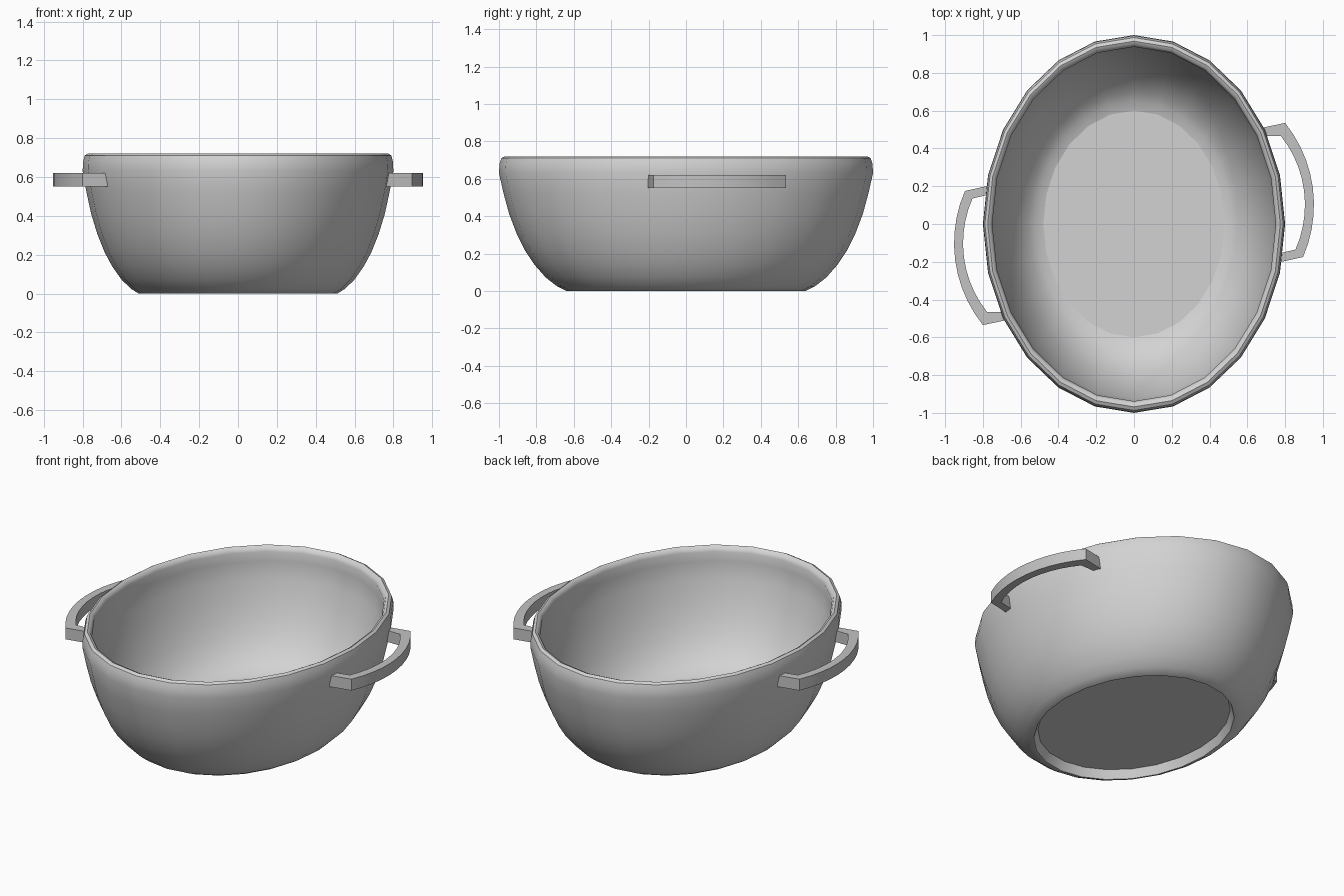
import bpy, bmesh, math
from mathutils import Vector

if "Cube" in bpy.data.objects:
    bpy.data.objects.remove(bpy.data.objects["Cube"])

SIDES = 24      # facets around the oval
OVAL = 0.8      # width / length of the bowl


def material(name, value):
    m = bpy.data.materials.new(name)
    m.diffuse_color = (value, value, value, 1)
    m.use_nodes = True
    m.node_tree.nodes["Principled BSDF"].inputs["Base Color"].default_value = m.diffuse_color
    return m


def finish(bm, name, mat, angle):
    bmesh.ops.recalc_face_normals(bm, faces=bm.faces)
    mesh = bpy.data.meshes.new(name)
    bm.to_mesh(mesh)
    bm.free()
    mesh.materials.append(mat)
    ob = bpy.data.objects.new(name, mesh)
    bpy.context.collection.objects.link(ob)
    bpy.ops.object.select_all(action='DESELECT')
    ob.select_set(True)
    bpy.context.view_layer.objects.active = ob
    bpy.ops.object.shade_smooth_by_angle(angle=math.radians(angle))
    return ob


def arc(a, b, sag, n):
    """Circular arc from a to b bulging to the left of a->b seen downwards (+x here)."""
    a, b = Vector(a), Vector(b)
    half = (b - a).length / 2
    r = (half * half + sag * sag) / (2 * sag)
    d = (b - a).normalized()
    normal = Vector((-d.y, d.x))
    centre = (a + b) / 2 + normal * (sag - r)
    t = math.asin(half / r)
    pts = []
    for i in range(n + 1):
        k = -t + 2 * t * i / n
        pts.append(centre + normal * (r * math.cos(k)) + d * (r * math.sin(k)))
    return pts


bowl_grey = material("bowl grey", 0.65)
handle_grey = material("handle grey", 0.54)

# Bowl: one profile (long radius, height) from the recessed underside,
# over the foot, up the outside, round the rim and down the inside
profile = [
    (0.605, 0.05), (0.63, 0.0), (0.64, 0.0), (0.69, 0.025), (0.75, 0.072),
    (0.81, 0.14), (0.86, 0.215), (0.905, 0.305), (0.945, 0.41), (0.975, 0.52),
    (1.0, 0.63), (0.997, 0.68), (0.987, 0.71), (0.968, 0.72), (0.95, 0.712),
    (0.938, 0.69), (0.945, 0.63), (0.925, 0.53), (0.895, 0.42), (0.855, 0.315),
    (0.81, 0.23), (0.76, 0.16), (0.70, 0.105), (0.65, 0.075), (0.60, 0.06),
]
bm = bmesh.new()
rings = []
for r, z in profile:
    rings.append([bm.verts.new((OVAL * r * math.sin(2 * math.pi * i / SIDES),
                                r * math.cos(2 * math.pi * i / SIDES), z))
                  for i in range(SIDES)])
for lo, hi in zip(rings, rings[1:]):
    for i in range(SIDES):
        j = (i + 1) % SIDES
        bm.faces.new((lo[i], lo[j], hi[j], hi[i]))
bm.faces.new(rings[0])      # underside
bm.faces.new(rings[-1])     # inner floor
# keep the floor and underside flat-edged
for ring in (rings[0], rings[-1]):
    for i in range(SIDES):
        bm.edges.get((ring[i], ring[(i + 1) % SIDES])).smooth = False
bowl = finish(bm, "bowl", bowl_grey, 40)
# sharpness rule may have overwritten the floor edge: flat-shade the two discs
for p in bowl.data.polygons:
    if len(p.vertices) > 4:
        p.use_smooth = False

# Handles: flat curved bars, the second one turned half way round
outer = [Vector((0.75, -0.207))] + arc((0.895, -0.175), (0.80, 0.535), -0.10, 10) \
    + [Vector((0.67, 0.508))]
inner = [Vector((0.75, -0.160))] + arc((0.855, -0.135), (0.777, 0.467), -0.085, 10) \
    + [Vector((0.67, 0.467))]


def handle(name, sign):
    bm = bmesh.new()
    sections = []
    for o, i in zip(outer, inner):
        sections.append([bm.verts.new((sign * p.x, sign * p.y, z)) for p, z in
                         ((o, 0.55), (o, 0.62), (i, 0.62), (i, 0.55))])
    for a, b in zip(sections, sections[1:]):
        for k in range(4):
            m = (k + 1) % 4
            bm.faces.new((a[k], a[m], b[m], b[k]))
    bm.faces.new(sections[0])
    bm.faces.new(sections[-1])
    finish(bm, name, handle_grey, 30)


handle("right_handle", 1)
handle("left_handle", -1)
